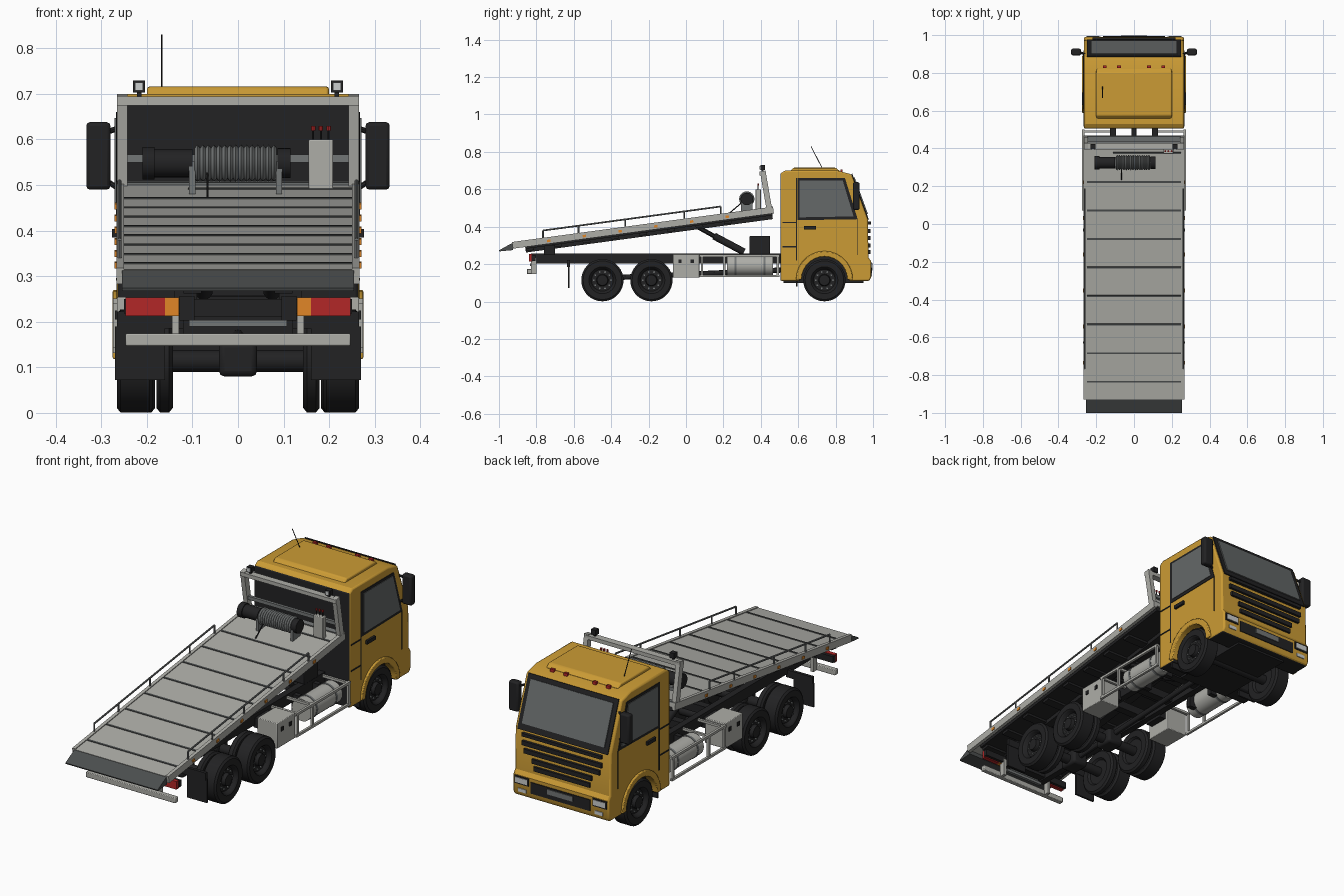
import bpy, bmesh, math
from mathutils import Vector, Matrix


def mat(name, r, g, b):
    m = bpy.data.materials.new(name)
    m.diffuse_color = (r, g, b, 1)
    return m


YELLOW = mat("yellow paint", 0.60, 0.33, 0.035)
BLACK = mat("black", 0.016, 0.016, 0.017)
LIGHT = mat("light grey metal", 0.42, 0.42, 0.39)
MID = mat("mid grey metal", 0.17, 0.18, 0.18)
DARK = mat("dark grey metal", 0.07, 0.075, 0.075)
GLASS = mat("glass", 0.13, 0.14, 0.14)
RED = mat("red lens", 0.45, 0.02, 0.02)
ORANGE = mat("orange lens", 0.75, 0.24, 0.02)
LAMP = mat("lamp lens", 0.60, 0.62, 0.62)


def finish(name, bm, m, bevel=0, segs=2):
    bmesh.ops.recalc_face_normals(bm, faces=bm.faces[:])
    me = bpy.data.meshes.new(name)
    bm.to_mesh(me)
    bm.free()
    me.materials.append(m)
    me.shade_smooth()
    me.set_sharp_from_angle(angle=math.radians(30))
    ob = bpy.data.objects.new(name, me)
    bpy.context.collection.objects.link(ob)
    if bevel:
        mod = ob.modifiers.new("bevel", 'BEVEL')
        mod.width, mod.segments = bevel, segs
        mod.limit_method, mod.angle_limit = 'ANGLE', math.radians(35)
    return ob


def prism(name, pts, x0, x1, m, bevel=0):
    """Side profile of (y, z) points drawn out from x0 to x1."""
    bm = bmesh.new()
    f = bm.faces.new([bm.verts.new((x0, y, z)) for y, z in pts])
    new = bmesh.ops.extrude_face_region(bm, geom=[f])["geom"]
    bmesh.ops.translate(bm, vec=(x1 - x0, 0, 0), verts=[v for v in new if isinstance(v, bmesh.types.BMVert)])
    return finish(name, bm, m, bevel)


def box(name, x, y, z, m, bevel=0):
    return prism(name, [(y[0], z[0]), (y[1], z[0]), (y[1], z[1]), (y[0], z[1])], x[0], x[1], m, bevel)


def slab(name, a, b, t, x0, x1, m):
    """Tilted board along the side-view line a-b, thickened by t to its left."""
    a, b = Vector(a), Vector(b)
    d = (b - a).normalized()
    n = Vector((-d.y, d.x)) * t
    return prism(name, [a, b, b + n, a + n], x0, x1, m)


def rod(name, a, b, r, m, segs=8):
    a, b = Vector(a), Vector(b)
    mx = Matrix.Translation((a + b) / 2) @ (b - a).to_track_quat('Z', 'Y').to_matrix().to_4x4()
    bm = bmesh.new()
    bmesh.ops.create_cone(bm, cap_ends=True, segments=segs, radius1=r, radius2=r, depth=(b - a).length, matrix=mx)
    return finish(name, bm, m)


def lathe(name, prof, y, z, m, segs=36):
    """Revolve (x, radius) points about the x axis at y, z."""
    bm = bmesh.new()
    vs = [bm.verts.new((x, y, z + r)) for x, r in prof]
    es = [bm.edges.new(p) for p in zip(vs, vs[1:])]
    bmesh.ops.spin(bm, geom=vs + es, cent=(0, y, z), axis=(1, 0, 0), angle=math.tau, steps=segs)
    bmesh.ops.remove_doubles(bm, verts=bm.verts[:], dist=1e-5)
    return finish(name, bm, m)


def pair(s, a, b):
    return tuple(sorted((s * a, s * b)))


# Cab shell with wheel arches
AY, AZ, AR = 0.74, 0.118, 0.13
arch = [(AY - AR * math.cos(i * math.pi / 12), AZ + AR * math.sin(i * math.pi / 12)) for i in range(13)]
shell = [(0.505, 0.11), (AY - AR, 0.11)] + arch + [(AY + AR, 0.11), (0.98, 0.11), (0.99, 0.13), (0.99, 0.215),
         (0.976, 0.235), (0.972, 0.44), (0.885, 0.68), (0.81, 0.70), (0.53, 0.70), (0.505, 0.685)]
cab = prism("cab", shell, -0.265, 0.265, YELLOW, 0.009)
cab.data.materials.append(BLACK)
for p in cab.data.polygons:
    near = math.hypot(p.center.y - AY, p.center.z - AZ) < AR + 0.005
    if abs(p.normal.x) < 0.5 and (near or p.normal.z < -0.9 or p.normal.y < -0.9):
        p.material_index = 1
box("engine_bay", (-0.14, 0.14), (0.52, 0.95), (0.10, 0.30), BLACK)
prism("roof_panel", [(0.555, 0.695), (0.825, 0.695), (0.80, 0.716), (0.575, 0.716)], -0.20, 0.20, YELLOW, 0.006)
for x in (-0.155, -0.08, 0.08, 0.155):
    box("roof_marker", (x - 0.01, x + 0.01), (0.825, 0.838), (0.69, 0.707), RED)
rod("antenna", (-0.167, 0.735, 0.70), (-0.167, 0.668, 0.83), 0.002, BLACK, 6)

# Windscreen and front face
slab("windscreen_frame", (0.884, 0.682), (0.973, 0.437), 0.005, -0.25, 0.25, BLACK)
slab("windscreen", (0.895, 0.662), (0.966, 0.466), 0.007, -0.228, 0.228, GLASS)
box("cowl", (-0.22, 0.22), (0.965, 0.988), (0.412, 0.428), BLACK)
for z, w in ((0.378, 0.22), (0.340, 0.21), (0.300, 0.165), (0.264, 0.155)):
    box("grille_bar", (-w, w), (0.965, 0.986), (z - 0.011, z + 0.011), BLACK)
box("bumper_intake", (-0.165, 0.165), (0.985, 0.994), (0.142, 0.198), BLACK)
box("plate", (-0.07, 0.07), (0.99, 0.998), (0.165, 0.190), MID)

for s in (-1, 1):
    # Lights on the bumper
    box("headlight_surround", pair(s, 0.177, 0.255), (0.985, 0.993), (0.172, 0.212), BLACK)
    box("headlight", pair(s, 0.184, 0.248), (0.99, 0.996), (0.179, 0.205), LAMP)
    box("fog_light", pair(s, 0.19, 0.235), (0.985, 0.994), (0.135, 0.152), LAMP)
    # Side window, door and arch trim
    prism("window_frame", [(0.595, 0.435), (0.595, 0.66), (0.85, 0.66), (0.918, 0.44)], s * 0.262, s * 0.268, BLACK)
    prism("side_window", [(0.608, 0.45), (0.608, 0.647), (0.838, 0.647), (0.896, 0.455)], s * 0.264, s * 0.271, GLASS)
    box("door_seam", pair(s, 0.262, 0.267), (0.588, 0.594), (0.22, 0.66), BLACK)
    box("door_front_seam", pair(s, 0.262, 0.267), (0.914, 0.918), (0.25, 0.44), BLACK)
    box("door_handle", pair(s, 0.262, 0.276), (0.63, 0.695), (0.385, 0.403), BLACK)
    for z in (0.29, 0.42):
        box("side_trim", pair(s, 0.262, 0.268), (0.515, 0.588), (z, z + 0.006), BLACK)
    ring = [(AY + r * math.cos(a), AZ + r * math.sin(a)) for r, seq in ((0.122, range(15)), (0.152, range(14, -1, -1)))
            for a in [i * math.pi / 14 for i in seq]]
    prism("arch_flare", ring, s * 0.225, s * 0.275, YELLOW, 0.004)
    box("cab_mudflap", pair(s, 0.16, 0.26), (0.588, 0.597), (0.08, 0.20), BLACK)
    # Mirrors
    box("mirror", pair(s, 0.28, 0.333), (0.893, 0.928), (0.49, 0.638), BLACK, 0.008)
    for z, zc in ((0.615, 0.63), (0.51, 0.485)):
        rod("mirror_arm", (s * 0.25, 0.895, zc), (s * 0.29, 0.91, z), 0.006, BLACK)

# Wheels, drawn from the outside inward
def wheel(s, y, outer, width, hub):
    o, i = outer, outer - width
    prof = [(i + 0.01, 0.0), (i + 0.01, 0.062), (i, 0.07), (i, 0.103), (i + 0.008, 0.113), (o - 0.008, 0.113),
            (o, 0.103), (o, 0.072), (o - 0.006, 0.066)]
    lathe("tyre", [(s * x, r) for x, r in prof], y, 0.114, BLACK)
    rim = [(o - 0.006, 0.067), (o - 0.022, 0.058), (o - 0.022, 0.032), (o - 0.004, 0.028), (o - 0.002, 0.0)]
    lathe("rim", [(s * x, r) for x, r in rim], y, 0.114, BLACK)
    for k in range(10 if hub else 0):
        a = k * math.tau / 10
        c = (y + 0.046 * math.cos(a), 0.114 + 0.046 * math.sin(a))
        rod("wheel_bolt", (s * (o - 0.024), *c), (s * (o - 0.014), *c), 0.005, MID, 6)


REAR = (-0.447, -0.185)
for s in (-1, 1):
    wheel(s, AY, 0.262, 0.08, True)
    for y in REAR:
        wheel(s, y, 0.266, 0.08, True)
        wheel(s, y, 0.179, 0.036, False)
for y in REAR + (AY,):
    rod("axle", (-0.2, y, 0.114), (0.2, y, 0.114), 0.024, BLACK, 16)
for y in REAR:
    box("differential", (-0.042, 0.042), (y - 0.05, y + 0.05), (0.08, 0.155), BLACK, 0.012)
rod("drive_shaft", (0, -0.45, 0.125), (0, 0.55, 0.17), 0.014, BLACK, 12)

# Chassis frame
for s in (-1, 1):
    box("frame_rail", pair(s, 0.095, 0.128), (-0.83, 0.56), (0.203, 0.257), BLACK)
for y in (-0.8, -0.58, -0.316, -0.05, 0.15, 0.35):
    box("cross_member", (-0.1, 0.1), (y - 0.02, y + 0.02), (0.21, 0.25), BLACK)
box("tow_bar", (-0.107, 0.107), (-0.835, -0.82), (0.19, 0.204), MID)
box("rear_bumper", (-0.247, 0.247), (-0.85, -0.825), (0.147, 0.174), LIGHT, 0.003)
for s in (-1, 1):
    box("bumper_bracket", pair(s, 0.13, 0.145), (-0.83, -0.80), (0.147, 0.235), LIGHT)
    box("light_bracket", pair(s, 0.12, 0.25), (-0.825, -0.805), (0.218, 0.25), BLACK)
    box("tail_light", pair(s, 0.16, 0.247), (-0.84, -0.82), (0.213, 0.253), RED)
    box("turn_light", pair(s, 0.13, 0.16), (-0.84, -0.82), (0.213, 0.253), ORANGE)
    box("mudflap", pair(s, 0.16, 0.27), (-0.632, -0.622), (0.072, 0.19), BLACK)
    box("mudflap_bracket", pair(s, 0.12, 0.265), (-0.635, -0.62), (0.185, 0.222), BLACK)
    # Tool boxes, tanks and side guards
    box("tool_box", pair(s, 0.155, 0.266), (-0.07, 0.072), (0.128, 0.254), LIGHT, 0.003)
    box("tool_box_mount", pair(s, 0.12, 0.16), (-0.05, 0.05), (0.19, 0.24), BLACK)
    for y in (-0.032, 0.034):
        box("tool_box_latch", pair(s, 0.26, 0.27), (y - 0.009, y + 0.009), (0.205, 0.225), BLACK)
    rod("tank", (s * 0.198, 0.22, 0.193), (s * 0.198, 0.465, 0.193), 0.055, LIGHT, 28)
    for y in (0.265, 0.42):
        rod("tank_strap", (s * 0.198, y - 0.006, 0.193), (s * 0.198, y + 0.006, 0.193), 0.057, MID, 28)
        box("tank_bracket", pair(s, 0.12, 0.16), (y - 0.012, y + 0.012), (0.15, 0.24), BLACK)
    for z in (0.137, 0.245):
        box("guard_rail", pair(s, 0.262, 0.274), (0.072, 0.50), (z - 0.006, z + 0.006), LIGHT)
    for y in (0.085, 0.205, 0.49):
        box("guard_post", pair(s, 0.262, 0.274), (y - 0.006, y + 0.006), (0.137, 0.245), LIGHT)
        box("guard_arm", pair(s, 0.12, 0.265), (y - 0.006, y + 0.006), (0.237, 0.249), LIGHT)
    # Lifting ram
    rod("ram_barrel", (s * 0.075, 0.31, 0.265), (s * 0.075, 0.15, 0.35), 0.019, BLACK, 14)
    rod("ram_piston", (s * 0.075, 0.15, 0.35), (s * 0.075, 0.06, 0.40), 0.012, BLACK, 12)
    box("deck_pivot", pair(s, 0.09, 0.14), (-0.76, -0.70), (0.25, 0.30), BLACK)
box("hydraulic_unit", (-0.13, 0.13), (0.34, 0.45), (0.255, 0.35), BLACK, 0.004)


# Tilted deck: D gives the side-view point at y, h above the deck surface
def D(y, h=0.0):
    return (y, 0.315 + (y + 0.925) * 0.1353 + h)


slab("deck", D(-0.93), D(0.465), -0.02, -0.255, 0.255, LIGHT)
slab("deck_underside", D(-0.86, -0.02), D(0.46, -0.02), -0.022, -0.245, 0.245, BLACK)
prism("ramp", [D(-0.925), (-1.0, 0.274), (-0.998, 0.268), D(-0.925, -0.04)], -0.255, 0.255, DARK)
for k in range(8):
    y = 0.222 - 0.151 * k
    slab("deck_seam", D(y - 0.005), D(y + 0.005), 0.003, -0.252, 0.252, DARK)
    slab("deck_rib", D(y - 0.02, -0.04), D(y + 0.02, -0.04), -0.015, -0.235, 0.235, BLACK)
slab("deck_front_seam", D(0.37), D(0.38), 0.003, -0.11, 0.255, DARK)
slab("deck_front_bar", D(0.44), D(0.465), 0.006, -0.25, 0.25, MID)
POSTS = (-0.765, -0.575, -0.325, -0.01, 0.185)
for s in (-1, 1):
    slab("deck_edge", D(-0.93, 0.004), D(0.465, 0.004), -0.036, s * 0.25, s * 0.267, LIGHT)
    slab("deck_subrail", D(-0.86, -0.03), D(0.46, -0.03), -0.032, s * 0.08, s * 0.12, BLACK)
    for k in range(6):
        y = -0.735 + 0.191 * k
        slab("side_marker", D(y - 0.009, -0.01), D(y + 0.009, -0.01), -0.013, s * 0.264, s * 0.271, ORANGE)
    # Low side railing
    rod("railing", (s * 0.26, *D(POSTS[0], 0.043)), (s * 0.26, *D(POSTS[-1], 0.043)), 0.0045, MID)
    for y in POSTS:
        rod("railing_post", (s * 0.26, *D(y, -0.01)), (s * 0.26, *D(y, 0.043)), 0.0045, MID)
    # Gantry legs and work lamps
    slab("gantry_leg", (0.462, 0.485), (0.425, 0.70), 0.03, s * 0.243, s * 0.266, LIGHT)
    box("lamp_stem", pair(s, 0.212, 0.222), (0.405, 0.415), (0.69, 0.71), BLACK)
    box("work_lamp", pair(s, 0.204, 0.23), (0.397, 0.423), (0.703, 0.729), BLACK)
    box("work_lamp_lens", pair(s, 0.208, 0.226), (0.393, 0.40), (0.707, 0.725), LAMP)
box("gantry_top", (-0.266, 0.266), (0.394, 0.428), (0.675, 0.694), LIGHT)
box("gantry_bar", (-0.245, 0.245), (0.425, 0.44), (0.55, 0.567), MID)

# Winch
WY, WZ = 0.325, 0.548
drum = [(-0.095, 0.0)]
for k in range(15):
    drum += [(-0.095 + 0.012 * k, 0.034), (-0.089 + 0.012 * k, 0.041)]
lathe("winch_drum", drum + [(0.085, 0.034), (0.085, 0.0)], WY, WZ, MID, 24)
for a, b, r in ((-0.21, -0.183, 0.036), (-0.183, -0.10, 0.031), (0.087, 0.115, 0.033)):
    rod("winch_motor", (a, WY, WZ), (b, WY, WZ), r, BLACK, 24)
for x in (-0.10, 0.09):
    box("winch_mount", (x - 0.007, x + 0.007), (WY - 0.03, WY + 0.03), (0.475, 0.552), MID)
rod("winch_cable", (-0.067, 0.30, 0.53), (-0.067, 0.235, 0.475), 0.003, BLACK, 6)

# Control box with levers
box("control_box", (0.155, 0.209), (0.372, 0.40), (0.49, 0.60), LIGHT, 0.003)
for x in (0.165, 0.182, 0.199):
    rod("lever", (x, 0.386, 0.595), (x, 0.386, 0.622), 0.0025, BLACK, 6)
    rod("lever_knob", (x, 0.386, 0.62), (x, 0.386, 0.63), 0.005, RED, 8)
